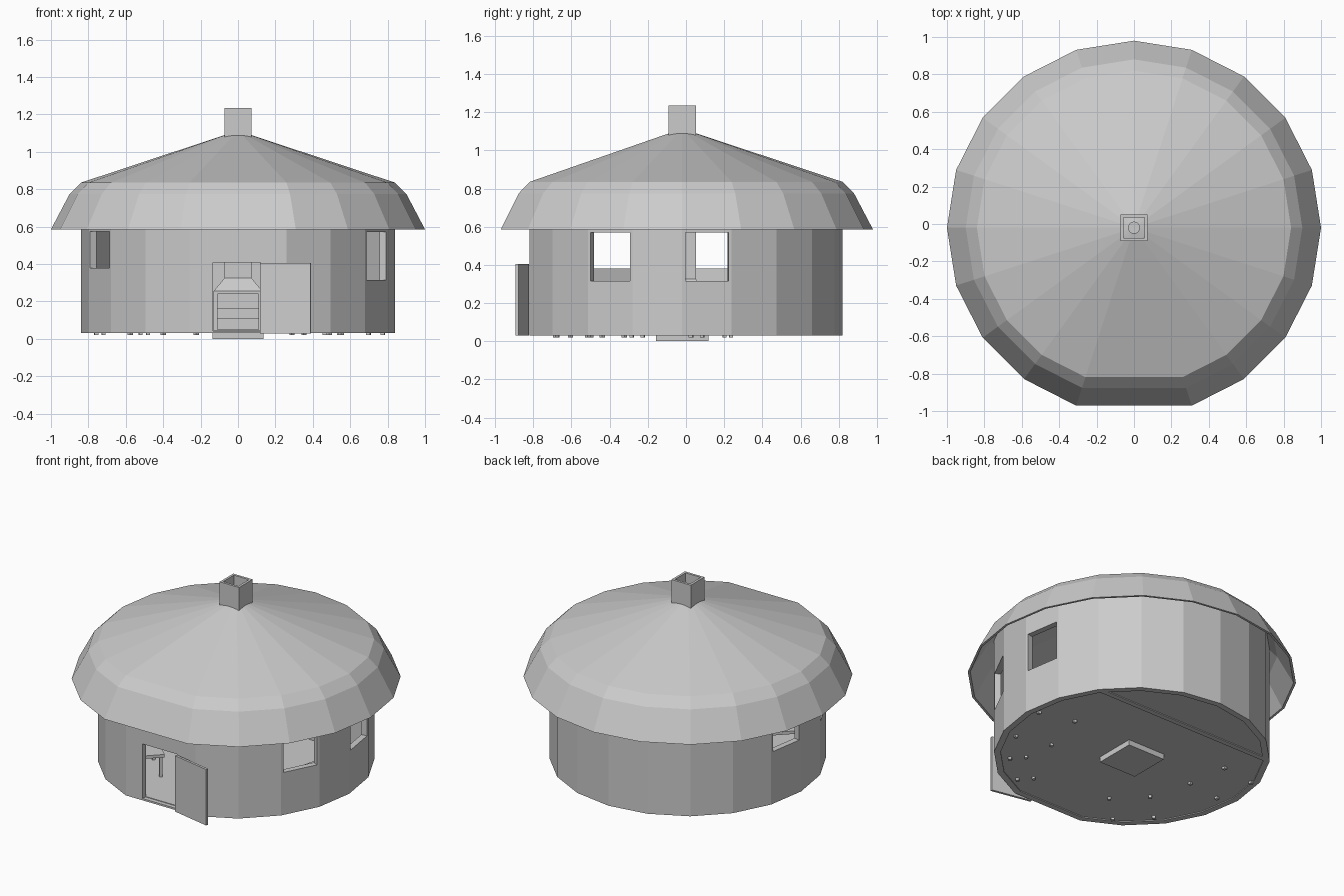
import bpy, bmesh, math
from mathutils import Matrix, Vector

if "Cube" in bpy.data.objects:
    bpy.data.objects.remove(bpy.data.objects["Cube"])

N = 20          # sides of the hut
CY = -0.02      # centre of the round plan


def finish(bm, name):
    bmesh.ops.recalc_face_normals(bm, faces=bm.faces)
    me = bpy.data.meshes.new(name)
    bm.to_mesh(me)
    bm.free()
    ob = bpy.data.objects.new(name, me)
    bpy.context.collection.objects.link(ob)
    return ob


def add_box(bm, c, s, rot=0.0):
    m = Matrix.Translation(c) @ Matrix.Rotation(rot, 4, 'Z') @ Matrix.Diagonal((*s, 1))
    bmesh.ops.create_cube(bm, size=1, matrix=m)


def boxes(name, items):
    bm = bmesh.new()
    for it in items:
        add_box(bm, *it)
    return finish(bm, name)


def plan(r, z, n=N):
    """Ring of points; the front corner is pulled in so the door side is flat."""
    pts = []
    for i in range(n):
        a = math.tau * i / n
        k = math.cos(math.tau / n) if i == 3 * n // 4 else 1
        pts.append(Vector((r * k * math.cos(a), CY + r * k * math.sin(a), z)))
    return pts


def square(h, z):
    return [Vector((x * h, CY + y * h, z)) for x, y in ((-1, -1), (1, -1), (1, 1), (-1, 1))]


def loft(name, rings, closed=False, caps=False):
    bm = bmesh.new()
    vs = [[bm.verts.new(p) for p in ring] for ring in rings]
    n = len(vs[0])
    pairs = list(zip(vs, vs[1:])) + ([(vs[-1], vs[0])] if closed else [])
    for a, b in pairs:
        for i in range(n):
            j = (i + 1) % n
            bm.faces.new((a[i], a[j], b[j], b[i]))
    if caps:
        bm.faces.new(vs[0])
        bm.faces.new(vs[-1])
    return finish(bm, name)


# Round wall with window and door openings
wall = loft("wall", [plan(0.84, 0.03), plan(0.84, 0.81), plan(0.80, 0.81), plan(0.80, 0.03)], closed=True)
cut = []
for deg, z0, z1 in ((-27, 0.315, 0.57), (9, 0.315, 0.57), (171, 0.38, 0.575), (207, 0.38, 0.575)):
    a = math.radians(deg)
    cut.append(((0.81 * math.cos(a), CY + 0.81 * math.sin(a), (z0 + z1) / 2), (0.2, 0.23, z1 - z0), a))
cut.append(((-0.007, -0.80, 0.225), (0.255, 0.2, 0.366)))
cutter = boxes("opening_cutter", cut)
cutter.hide_render = True
mod = wall.modifiers.new("openings", 'BOOLEAN')
mod.object = cutter
mod.solver = 'EXACT'
bpy.context.view_layer.objects.active = wall
bpy.ops.object.modifier_apply(modifier=mod.name)
bpy.data.objects.remove(cutter)

# Floor
loft("floor", [plan(0.81, 0.036), plan(0.81, 0.046)], caps=True)

# Roof shell: curved eave and shallow cone
outer = [(1.0, 0.585), (0.9, 0.775), (0.84, 0.835), (0.07, 1.09), (0.03, 1.097)]
inner = [(0.03, 1.08), (0.07, 1.072), (0.83, 0.818), (0.885, 0.765), (0.985, 0.585)]
loft("roof", [plan(r, z) for r, z in outer + inner], closed=True)

# Open door leaf, hinged on the right
d = Vector((0.27, -0.055, 0))
boxes("door", [((0.255, -0.857, 0.217), (d.length, 0.016, 0.375), math.atan2(d.y, d.x))])

# Chimney flue and tapered hood
loft("chimney", [square(0.072, 0.32), square(0.072, 1.235), square(0.056, 1.235), square(0.056, 0.32)], closed=True)
loft("hearth_hood", [square(0.13, 0.24), square(0.13, 0.255), square(0.072, 0.325),
                     square(0.056, 0.325), square(0.115, 0.24)], closed=True)

# Hearth
boxes("hearth", [
    ((0, CY, 0.025), (0.275, 0.275, 0.05)),
    ((-0.12, CY, 0.145), (0.02, 0.26, 0.19)),
    ((0.12, CY, 0.145), (0.02, 0.26, 0.19)),
    ((0, CY + 0.12, 0.08), (0.22, 0.02, 0.06)),
    ((0, CY + 0.12, 0.2), (0.22, 0.02, 0.08)),
])

# Straight partition wall across the back
boxes("partition", [((0, 0.47, 0.32), (1.28, 0.035, 0.58))])


def furniture(name, x, y, w, l, h, rot, t=0.02):
    """Flat top on four legs that poke through the floor."""
    a = math.radians(rot)
    items = [((x, y, h - t / 2), (w, l, t), a)]
    for sx in (-1, 1):
        for sy in (-1, 1):
            o = Matrix.Rotation(a, 3, 'Z') @ Vector((sx * (w / 2 - 0.02), sy * (l / 2 - 0.02), 0))
            items.append(((x + o.x, y + o.y, (0.02 + h - t) / 2), (0.02, 0.02, h - t - 0.02), a))
    boxes(name, items)


furniture("table", -0.40, -0.50, 0.29, 0.29, 0.20, 45)
furniture("bed_left", -0.62, 0.08, 0.28, 0.32, 0.13, 8, 0.04)
furniture("bed_right", 0.62, -0.10, 0.28, 0.36, 0.13, -14, 0.04)
furniture("bench", 0.42, -0.56, 0.14, 0.30, 0.12, -50)
